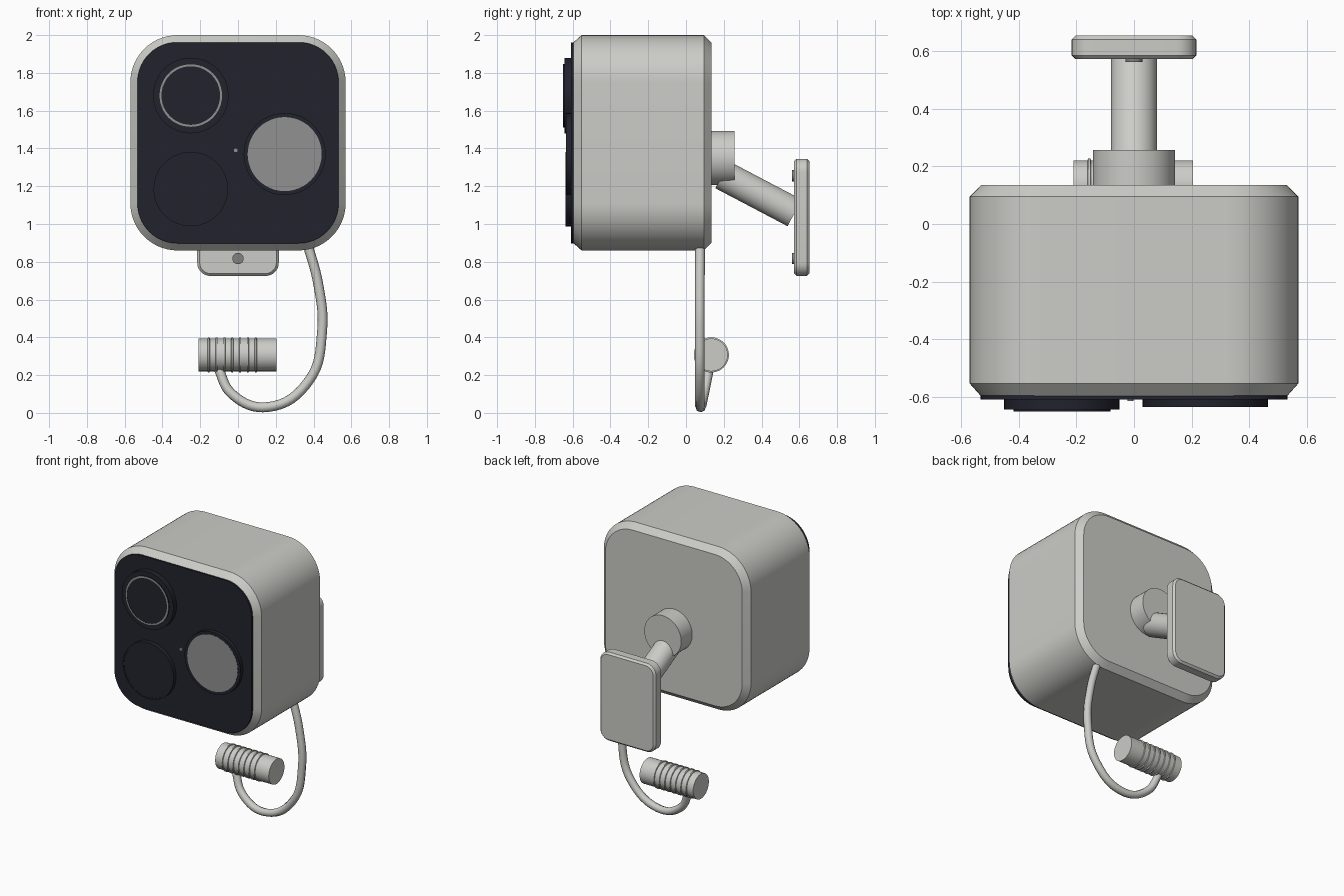
import bpy, bmesh, math
from mathutils import Vector

cube = bpy.data.objects.get("Cube")
if cube:
    bpy.data.objects.remove(cube, do_unlink=True)


def material(name, rgb, rough=0.5):
    m = bpy.data.materials.new(name)
    m.use_nodes = True
    m.diffuse_color = (*rgb, 1)
    bsdf = m.node_tree.nodes["Principled BSDF"]
    bsdf.inputs["Base Color"].default_value = (*rgb, 1)
    bsdf.inputs["Roughness"].default_value = rough
    return m


SHELL = material("warm white plastic", (0.60, 0.60, 0.57))
DARK = material("blue black glass", (0.016, 0.016, 0.027))
GREY = material("mid grey lens", (0.28, 0.285, 0.28))
STEEL = material("screw grey", (0.22, 0.22, 0.215))


def finish(name, bm, mats):
    bmesh.ops.recalc_face_normals(bm, faces=bm.faces)
    mesh = bpy.data.meshes.new(name)
    bm.to_mesh(mesh)
    bm.free()
    for m in mats:
        mesh.materials.append(m)
    ob = bpy.data.objects.new(name, mesh)
    bpy.context.collection.objects.link(ob)
    bpy.ops.object.select_all(action='DESELECT')
    ob.select_set(True)
    bpy.context.view_layer.objects.active = ob
    bpy.ops.object.shade_smooth_by_angle(angle=math.radians(30))
    return ob


def skin(bm, rings, tags=None):
    """Join rings of vertices with quads and cap both ends."""
    n = len(rings[0])
    for k, (a, b) in enumerate(zip(rings, rings[1:])):
        for i in range(n):
            j = (i + 1) % n
            f = bm.faces.new((a[i], a[j], b[j], b[i]))
            f.material_index = tags[k] if tags else 0
    bm.faces.new(rings[0])
    cap = bm.faces.new(rings[-1])
    cap.material_index = tags[-1] if tags else 0


def rounded_box(name, half_x, half_z, radius, mid_z, layers, mat, steps=10):
    """Rounded rectangle swept along y; layers are (y, inset) pairs."""
    bm = bmesh.new()
    rings = []
    for y, inset in layers:
        ring = []
        for q, (sx, sz) in enumerate(((1, 1), (-1, 1), (-1, -1), (1, -1))):
            for s in range(steps + 1):
                a = (q + s / steps) * math.pi / 2
                r = radius - inset
                ring.append(bm.verts.new((sx * (half_x - radius) + r * math.cos(a), y,
                                          mid_z + sz * (half_z - radius) + r * math.sin(a))))
        rings.append(ring)
    skin(bm, rings)
    return finish(name, bm, [mat])


def lathe(name, origin, axis, profile, mats, tags=None, sides=48):
    """Turn (radius, distance) pairs around an axis; tags colour each band, then the end cap."""
    bm = bmesh.new()
    turn = Vector((0, 0, 1)).rotation_difference(Vector(axis).normalized())
    rings = []
    for r, d in profile:
        ring = []
        for i in range(sides):
            a = math.tau * i / sides
            p = turn @ Vector((r * math.cos(a), r * math.sin(a), d))
            ring.append(bm.verts.new(p + Vector(origin)))
        rings.append(ring)
    skin(bm, rings, tags)
    return finish(name, bm, mats)


# Housing with chamfered front and back rims
MID = 1.43
rounded_box("housing", 0.57, 0.57, 0.25, MID,
            [(-0.598, 0.04), (-0.553, 0), (0.095, 0), (0.135, 0.04)], SHELL, 14)
rounded_box("front_panel", 0.532, 0.532, 0.21, MID,
            [(-0.608, 0), (-0.59, 0)], DARK, 14)

# Lenses and indicator on the front panel
FRONT = (0, -1, 0)
lathe("upper_lens", (-0.25, -0.6, 1.68), FRONT,
      [(0.2, 0), (0.2, 0.043), (0.168, 0.043), (0.168, 0.051), (0.155, 0.051), (0.155, 0.049)],
      [DARK, GREY], [0, 0, 0, 1, 0, 0])
lathe("lower_lens", (-0.25, -0.6, 1.185), FRONT,
      [(0.197, 0), (0.197, 0.038), (0.187, 0.038), (0.187, 0.036)], [DARK])
lathe("motion_sensor", (0.247, -0.6, 1.37), FRONT,
      [(0.217, 0), (0.217, 0.034), (0.196, 0.034), (0.196, 0.035)],
      [DARK, GREY], [0, 0, 0, 1])
lathe("indicator", (-0.012, -0.6, 1.39), FRONT, [(0.01, 0), (0.01, 0.014)], [GREY], sides=16)

# Wall mount: hub, slanted arm, plate and screws
lathe("mount_hub", (0, 0.12, 1.35), (0, 1, 0), [(0.143, 0), (0.143, 0.137)], [SHELL])
start, end = Vector((0, 0.193, 1.26)), Vector((0, 0.575, 1.059))
lathe("mount_arm", start, end - start,
      [(0.08, 0), (0.08, (end - start).length)], [SHELL])
rounded_box("wall_plate", 0.216, 0.31, 0.07, 1.035,
            [(0.572, 0.013), (0.585, 0), (0.64, 0), (0.653, 0.013)], SHELL, 8)
for side, z in (("lower", 0.817), ("upper", 1.255)):
    lathe(side + "_screw", (0, 0.58, z), FRONT, [(0.03, 0), (0.03, 0.018)], [STEEL], sides=24)

# Ribbed plug on the cable end
profile = [(0.087, 0)]
for i in range(7):
    d = 0.055 + i * 0.0415
    profile += [(0.087, d - 0.006), (0.093, d - 0.004), (0.093, d + 0.004), (0.087, d + 0.006)]
profile.append((0.087, 0.415))
lathe("plug", (-0.21, 0.134, 0.307), (1, 0, 0), profile, [SHELL])

# Hanging cable
points = [(0.36, 0.075, 0.92), (0.425, 0.073, 0.68), (0.445, 0.073, 0.43), (0.375, 0.073, 0.17),
          (0.16, 0.076, 0.031), (-0.03, 0.095, 0.098), (-0.11, 0.125, 0.25)]
curve = bpy.data.curves.new("cable", 'CURVE')
curve.dimensions = '3D'
curve.bevel_depth = 0.026
curve.bevel_resolution = 2
curve.resolution_u = 8
curve.use_fill_caps = True
spline = curve.splines.new('BEZIER')
spline.bezier_points.add(len(points) - 1)
for bp, co in zip(spline.bezier_points, points):
    bp.co = co
    bp.handle_left_type = bp.handle_right_type = 'AUTO'
curve.materials.append(SHELL)
bpy.context.collection.objects.link(bpy.data.objects.new("cable", curve))
